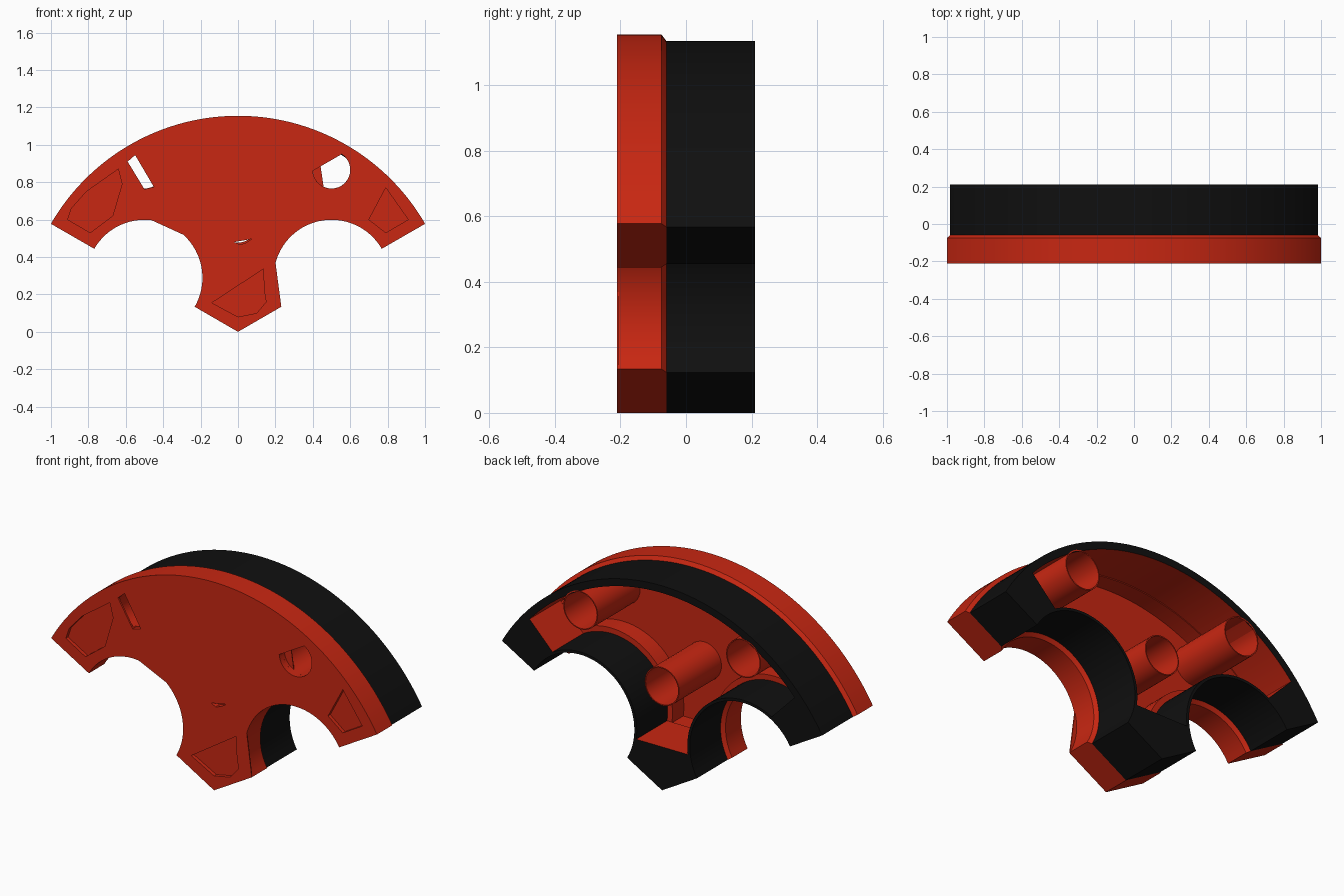
import bpy, bmesh
from math import sin, cos, radians

cube = bpy.data.objects.get("Cube")
if cube:
    bpy.data.objects.remove(cube, do_unlink=True)


def material(name, rgb):
    m = bpy.data.materials.new(name)
    m.use_nodes = True
    m.diffuse_color = (*rgb, 1)
    m.node_tree.nodes["Principled BSDF"].inputs["Base Color"].default_value = (*rgb, 1)
    return m


RED = material("red", (0.58, 0.02, 0.006))
BLACK = material("black", (0.005, 0.005, 0.005))
FRONT, JOINT, BACK = -0.21, -0.06, 0.21
NOTCH = (0.5, 0.289)


def arc(center, r, a, b, n):
    return [(center[0] + r * cos(radians(a + (b - a) * i / n)),
             center[1] + r * sin(radians(a + (b - a) * i / n))) for i in range(n + 1)]


def mirrored(half):
    """Close a half outline that runs from the middle bottom to the middle top."""
    return half + [(-x, z) for x, z in reversed(half) if abs(x) > 1e-5]


def sector(big, small):
    """Third of a disc with a round notch in each straight edge."""
    return mirrored([(0, 0)] + arc(NOTCH, small, 210, 30, 40) + arc((0, 0), big, 30, 90, 36))


def hollow(big, small):
    """Inside of the sector, leaving solid blocks at the three corners."""
    return mirrored(arc(NOTCH, small, 188, 60, 30) + arc((0, 0), big, 42, 90, 30))


def loft(name, sections, mats=(RED,)):
    """Join equal outlines, each given as (y, points), into a closed solid."""
    bm = bmesh.new()
    rings = [[bm.verts.new((x, y, z)) for x, z in pts] for y, pts in sections]
    for a, b in zip(rings, rings[1:]):
        for i in range(len(a)):
            j = (i + 1) % len(a)
            bm.faces.new((a[i], a[j], b[j], b[i]))
    bm.faces.new(rings[0])
    bm.faces.new(rings[-1])
    bmesh.ops.recalc_face_normals(bm, faces=bm.faces)
    me = bpy.data.meshes.new(name)
    bm.to_mesh(me)
    bm.free()
    for m in mats:
        me.materials.append(m)
    ob = bpy.data.objects.new(name, me)
    bpy.context.collection.objects.link(ob)
    return ob


def prism(name, pts, y0, y1, mats=(RED,)):
    return loft(name, [(y0, pts), (y1, pts)], mats)


def activate(ob):
    bpy.ops.object.select_all(action='DESELECT')
    ob.select_set(True)
    bpy.context.view_layer.objects.active = ob


def cut(ob, pts, y0, y1):
    cutter = prism("cutter", pts, y0, y1, ob.data.materials[:])
    cutter.hide_render = True
    mod = ob.modifiers.new("cut", 'BOOLEAN')
    mod.operation, mod.solver, mod.object = 'DIFFERENCE', 'EXACT', cutter
    activate(ob)
    bpy.ops.object.modifier_apply(modifier=mod.name)
    bpy.data.objects.remove(cutter, do_unlink=True)


def smooth(ob):
    activate(ob)
    bpy.ops.object.shade_smooth_by_angle(angle=radians(30))


# Red face plate with a chamfered back edge, hollowed from behind
plate = loft("face_plate", [(FRONT, sector(1.155, 0.31)), (-0.075, sector(1.155, 0.31)),
                            (JOINT, sector(1.135, 0.33))])
cut(plate, hollow(1.09, 0.375), -0.16, 0)

# Shallow corner pockets in the front
pockets = [
    [(-0.91, 0.6), (-0.89, 0.66), (-0.81, 0.75), (-0.64, 0.87), (-0.62, 0.79), (-0.67, 0.62), (-0.79, 0.53)],
    [(0.79, 0.77), (0.91, 0.6), (0.79, 0.53), (0.7, 0.6)],
    [(-0.14, 0.155), (0, 0.08), (0.1, 0.1), (0.15, 0.16), (0.14, 0.22), (0.135, 0.335)],
]
for pts in pockets:
    cut(plate, pts, -0.3, -0.19)

# Bores behind the face, with partly open mouths
bores = [(0.5, 0.866), (-0.5, 0.866), (0, 0.577)]
mouths = [
    arc(bores[0], 0.1, 183, 417, 30),
    [(-0.59, 0.91), (-0.55, 0.945), (-0.45, 0.775), (-0.5, 0.762)],
    [(-0.02, 0.48), (0.075, 0.497), (0.04, 0.475), (0.01, 0.466)],
]
for center, mouth in zip(bores, mouths):
    cut(plate, arc(center, 0.1, 0, 348.75, 31), -0.2, 0)
    cut(plate, mouth, -0.3, -0.18)
smooth(plate)

# Thin web inside one bore
prism("bore_web", arc(bores[0], 0.1, 165, 245, 8) + [(0.44, 0.895)], -0.165, -0.16)

# Thin flat webs across part of each notch on the front
prism("right_notch_web", arc((-NOTCH[0], NOTCH[1]), 0.31, 48, 83, 10), FRONT, -0.204)
prism("left_notch_web", arc(NOTCH, 0.31, 165, 210, 10), FRONT, -0.204)

# Black hollow body behind the plate
body = prism("rear_body", sector(1.135, 0.33), JOINT, BACK, (BLACK, RED))
cut(body, hollow(1.095, 0.345), -0.2, 0.4)
for f in body.data.polygons:
    x, z = abs(f.center.x), f.center.z
    near_notch = (x - NOTCH[0]) ** 2 + (z - NOTCH[1]) ** 2 < 0.36 ** 2
    outside = x * x + z * z > 1.12 ** 2 or z - 0.577 * x < 0.03
    flat = abs(f.normal.y) > 0.5
    f.material_index = 0 if near_notch or outside or flat else 1
smooth(body)

# Three open tubes reaching the back
for name, center in zip(("left_tube", "right_tube", "middle_tube"), bores):
    tube = prism(name, arc(center, 0.106, 0, 348.75, 31), -0.17, BACK + 0.001)
    cut(tube, arc(center, 0.1, 0, 348.75, 31), -0.4, 0.4)
    smooth(tube)
